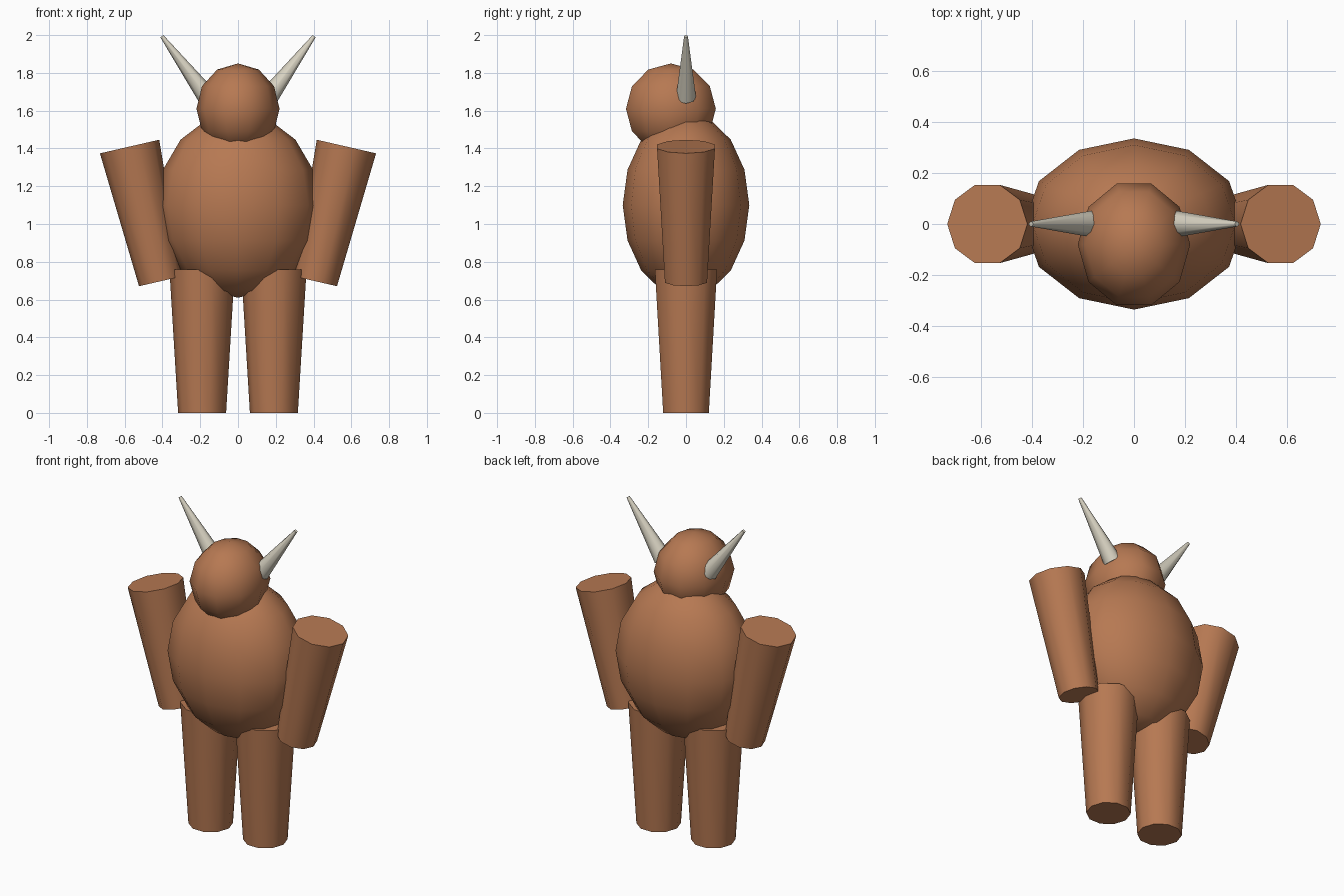
import bpy
import bmesh
from math import atan2, hypot, pi, radians
from mathutils import Matrix, Vector

cube = bpy.data.objects.get("Cube")
if cube:
    bpy.data.objects.remove(cube, do_unlink=True)


def material(name, rgb):
    mat = bpy.data.materials.new(name)
    mat.use_nodes = True
    mat.diffuse_color = (*rgb, 1)
    mat.node_tree.nodes["Principled BSDF"].inputs["Base Color"].default_value = (*rgb, 1)
    return mat


brown = material("warm brown", (0.47, 0.19, 0.085))
bone = material("bone white", (0.69, 0.65, 0.54))
QUARTER = Matrix.Rotation(pi / 2, 4, "Z")  # puts a corner of each ring on the x axis


def finish(name, bm, mat):
    mesh = bpy.data.meshes.new(name)
    bm.to_mesh(mesh)
    bm.free()
    mesh.materials.append(mat)
    obj = bpy.data.objects.new(name, mesh)
    bpy.context.collection.objects.link(obj)
    bpy.ops.object.select_all(action="DESELECT")
    obj.select_set(True)
    bpy.context.view_layer.objects.active = obj
    bpy.ops.object.shade_smooth_by_angle(angle=radians(60))
    return obj


def ellipsoid(name, centre, radii, segments, rings, mat):
    bm = bmesh.new()
    place = Matrix.Translation(centre) @ Matrix.Diagonal((*radii, 1)) @ QUARTER
    bmesh.ops.create_uvsphere(bm, u_segments=segments, v_segments=rings, radius=1, matrix=place)
    return finish(name, bm, mat)


def limb_pair(name, low, high, r_low, r_high, sides, mat):
    """Tapered tube between two (x, z) points, made on both sides."""
    for side, sign in (("left", 1), ("right", -1)):
        a = Vector((sign * low[0], 0, low[1]))
        b = Vector((sign * high[0], 0, high[1]))
        axis = b - a
        bm = bmesh.new()
        place = (Matrix.Translation((a + b) / 2)
                 @ Matrix.Rotation(atan2(axis.x, axis.z), 4, "Y") @ QUARTER)
        bmesh.ops.create_cone(bm, cap_ends=True, segments=sides, radius1=r_low, radius2=r_high,
                              depth=hypot(axis.x, axis.z), matrix=place)
        finish(f"{side}_{name}", bm, mat)


# Rounded torso and head
ellipsoid("torso", (0, 0, 1.1), (0.43, 0.335, 0.49), 12, 8, brown)
ellipsoid("head", (0, -0.08, 1.61), (0.22, 0.25, 0.24), 10, 6, brown)

# Legs and arms, wider at the top
limb_pair("leg", (0.19, 0), (0.19, 0.76), 0.127, 0.173, 10, brown)
limb_pair("arm", (0.41, 0.697), (0.574, 1.41), 0.117, 0.161, 10, brown)

# Horns leaning outward
limb_pair("horn", (0.16, 1.67), (0.403, 1.994), 0.053, 0.01, 8, bone)
